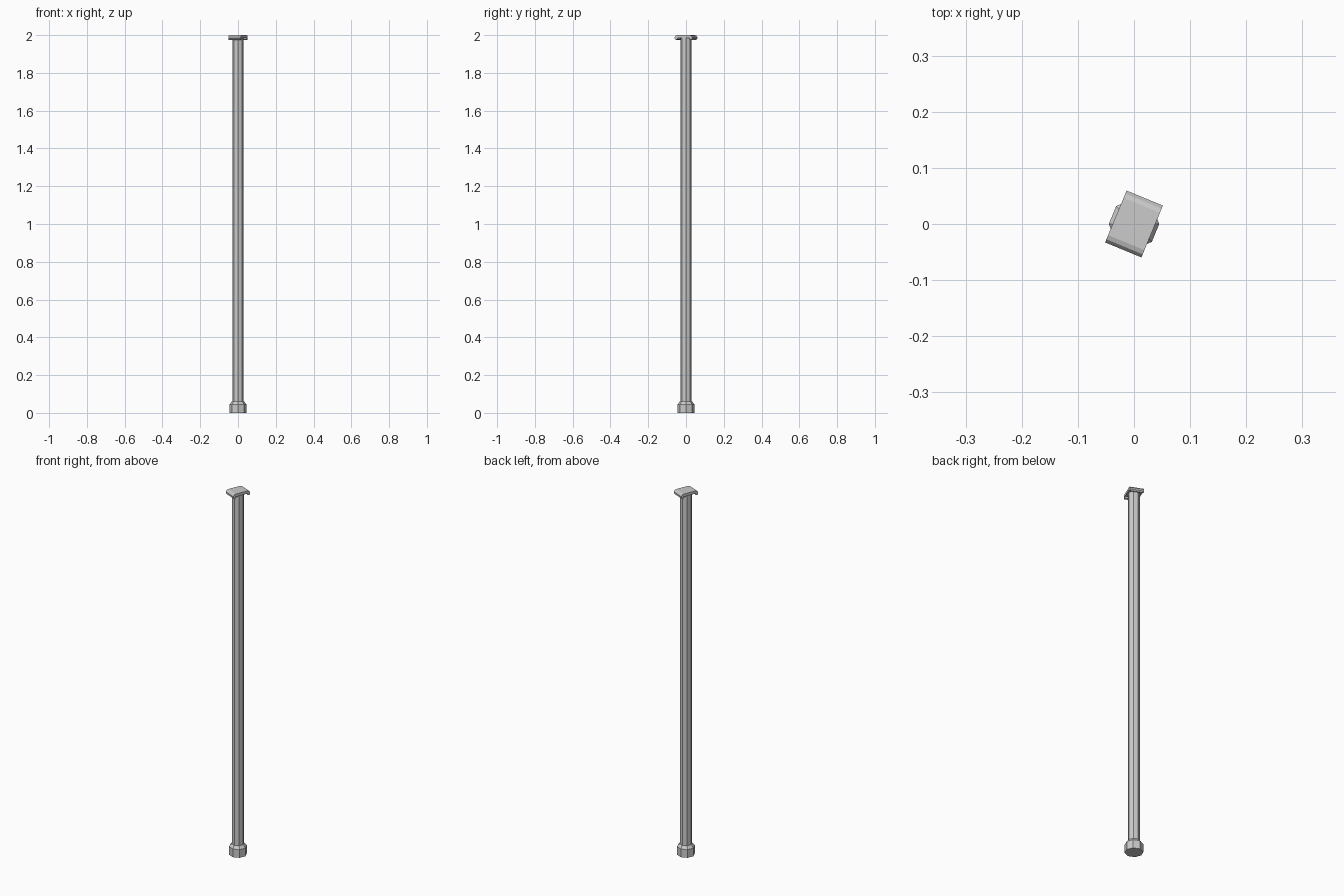
import bpy, bmesh, math
from mathutils import Matrix

if "Cube" in bpy.data.objects:
    bpy.data.objects.remove(bpy.data.objects["Cube"])

TURN = math.radians(-22.5)


def finish(name, bm, angle):
    bmesh.ops.recalc_face_normals(bm, faces=bm.faces)
    bmesh.ops.rotate(bm, verts=bm.verts, cent=(0, 0, 0), matrix=Matrix.Rotation(TURN, 3, 'Z'))
    me = bpy.data.meshes.new(name)
    bm.to_mesh(me)
    bm.free()
    ob = bpy.data.objects.new(name, me)
    bpy.context.collection.objects.link(ob)
    return ob


def lathe(name, profile, sides, phase):
    """Stack of rings (radius, z) with capped ends."""
    bm = bmesh.new()
    rings = []
    for r, z in profile:
        rings.append([bm.verts.new((r * math.cos(phase + math.tau * i / sides),
                                    r * math.sin(phase + math.tau * i / sides), z))
                      for i in range(sides)])
    for a, b in zip(rings, rings[1:]):
        for i in range(sides):
            j = (i + 1) % sides
            bm.faces.new((a[i], a[j], b[j], b[i]))
    bm.faces.new(rings[0][::-1])
    bm.faces.new(rings[-1])
    return finish(name, bm, 0)


def extrude_x(name, pts, width):
    """Side outline (y, z) extruded across x."""
    bm = bmesh.new()
    f = bm.faces.new([bm.verts.new((-width / 2, y, z)) for y, z in pts])
    ext = bmesh.ops.extrude_face_region(bm, geom=[f])
    bmesh.ops.translate(bm, vec=(width, 0, 0),
                        verts=[v for v in ext['geom'] if isinstance(v, bmesh.types.BMVert)])
    return finish(name, bm, 0)


# Pole and ferrule foot
lathe("pole", [(0.03, 0.05), (0.03, 1.985)], 8, math.pi / 8)
lathe("foot_cap", [(0.045, 0), (0.045, 0.045), (0.033, 0.06)], 8, math.pi / 8)

# Top plate with curled ends
half = [(0.036, 2.0), (0.044, 1.997), (0.050, 1.989), (0.050, 1.981),
        (0.044, 1.975), (0.036, 1.977), (0.034, 1.985)]
extrude_x("top_plate", half + [(-y, z) for y, z in reversed(half)], 0.07)
